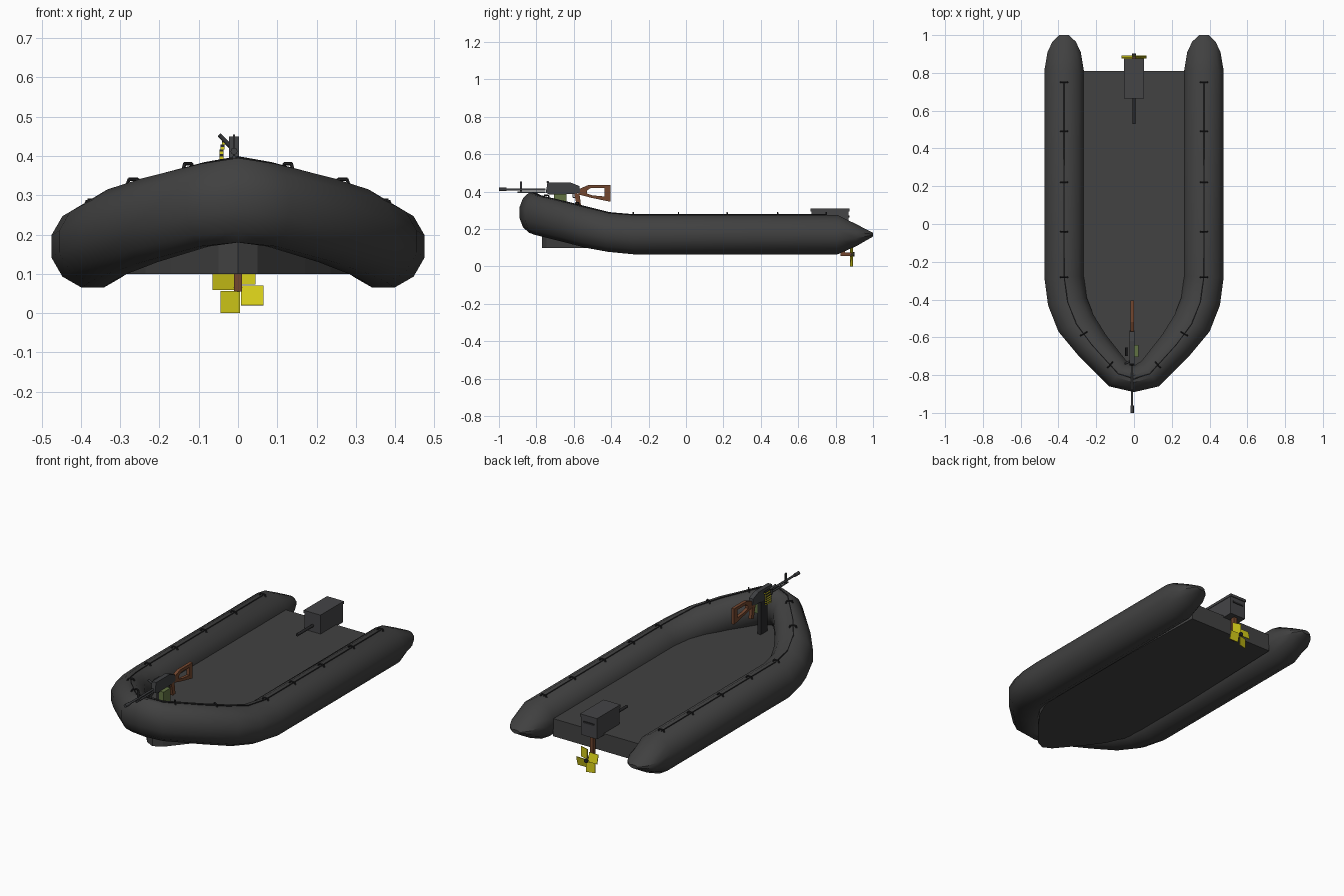
import bpy, bmesh, math
from mathutils import Vector, Matrix

cube = bpy.data.objects.get("Cube")
if cube:
    bpy.data.objects.remove(cube, do_unlink=True)


def material(name, rgb):
    m = bpy.data.materials.new(name)
    m.use_nodes = True
    col = (*rgb, 1)
    m.diffuse_color = col
    bsdf = next(n for n in m.node_tree.nodes if n.type == 'BSDF_PRINCIPLED')
    bsdf.inputs["Base Color"].default_value = col
    return m


RUBBER = material("dark rubber", (0.052, 0.052, 0.052))
FLOOR = material("floor grey", (0.054, 0.054, 0.054))
BLACK = material("black", (0.022, 0.022, 0.024))
METAL = material("gun metal", (0.050, 0.052, 0.056))
ENGINE = material("engine grey", (0.058, 0.058, 0.062))
WOOD = material("brown", (0.17, 0.062, 0.028))
GREEN = material("olive green", (0.12, 0.17, 0.055))
YELLOW = material("yellow", (0.68, 0.62, 0.01))


def finish(name, bm, mat, mirror=False, smooth=None):
    bmesh.ops.recalc_face_normals(bm, faces=bm.faces)
    me = bpy.data.meshes.new(name)
    bm.to_mesh(me)
    bm.free()
    me.materials.append(mat)
    ob = bpy.data.objects.new(name, me)
    bpy.context.collection.objects.link(ob)
    if smooth:
        bpy.ops.object.select_all(action='DESELECT')
        ob.select_set(True)
        bpy.context.view_layer.objects.active = ob
        bpy.ops.object.shade_smooth_by_angle(angle=math.radians(smooth))
    if mirror:
        ob.modifiers.new("Mirror", 'MIRROR').merge_threshold = 0.0005
    return ob


def add_box(bm, x, y, z, matrix=Matrix()):
    size = Vector((x[1] - x[0], y[1] - y[0], z[1] - z[0]))
    mid = Vector((sum(x) / 2, sum(y) / 2, sum(z) / 2))
    bmesh.ops.create_cube(bm, size=1, matrix=matrix @ Matrix.Translation(mid) @ Matrix.Diagonal((*size, 1)))


def box(name, x, y, z, mat):
    bm = bmesh.new()
    add_box(bm, x, y, z)
    return finish(name, bm, mat)


def add_rod(bm, a, b, r, sides=8):
    a, b = Vector(a), Vector(b)
    d = b - a
    m = Matrix.Translation((a + b) / 2) @ d.to_track_quat('Z', 'Y').to_matrix().to_4x4()
    bmesh.ops.create_cone(bm, cap_ends=True, segments=sides, radius1=r, radius2=r, depth=d.length, matrix=m)


def rod(name, a, b, r, mat, sides=8):
    bm = bmesh.new()
    add_rod(bm, a, b, r, sides)
    return finish(name, bm, mat, smooth=50)


def prism(name, yz, x0, x1, mat):
    """Side profile extruded across x."""
    bm = bmesh.new()
    f = bm.faces.new([bm.verts.new((x0, y, z)) for y, z in yz])
    ext = bmesh.ops.extrude_face_region(bm, geom=[f])
    bmesh.ops.translate(bm, vec=(x1 - x0, 0, 0),
                        verts=[v for v in ext["geom"] if isinstance(v, bmesh.types.BMVert)])
    return finish(name, bm, mat)


# Inflated tube: sections given as outer x, y, inner x, y, bottom z, top z
SECTIONS = [
    (0.395, 1.00, 0.345, 1.00, 0.160, 0.180), (0.432, 0.965, 0.308, 0.965, 0.140, 0.198),
    (0.458, 0.91, 0.282, 0.91, 0.108, 0.226), (0.475, 0.81, 0.265, 0.81, 0.065, 0.275),
    (0.475, -0.28, 0.265, -0.28, 0.065, 0.275), (0.455, -0.43, 0.250, -0.39, 0.078, 0.286),
    (0.400, -0.57, 0.215, -0.48, 0.100, 0.315), (0.300, -0.69, 0.150, -0.585, 0.130, 0.343),
    (0.130, -0.86, 0.040, -0.725, 0.170, 0.380), (0.0, -0.89, 0.0, -0.75, 0.180, 0.395)]
SIDES = 12
bm = bmesh.new()
rings = []
for ox, oy, ix, iy, zb, zt in SECTIONS:
    mid = Vector(((ox + ix) / 2, (oy + iy) / 2, (zb + zt) / 2))
    out = Vector(((ox - ix) / 2, (oy - iy) / 2, 0))
    up = Vector((0, 0, (zt - zb) / 2))
    ring = []
    for k in range(SIDES):
        a = 2 * math.pi * (k + 0.5) / SIDES
        k_out = 1 / math.cos(math.pi / SIDES)
        ring.append(bm.verts.new(mid + (out * math.cos(a) + up * math.sin(a)) * k_out))
    rings.append(ring)
for r0, r1 in zip(rings, rings[1:]):
    for k in range(SIDES):
        n = (k + 1) % SIDES
        bm.faces.new((r0[k], r0[n], r1[n], r1[k]))
bm.faces.new(rings[0])
# keep the seam exactly on the centre plane
for v in rings[-1]:
    v.co.x = 0
finish("inflated_tube", bm, RUBBER, mirror=True, smooth=38)


def crest(t):
    """Point on the tube's top line, and the outward direction there."""
    i = min(int(t), len(SECTIONS) - 2)
    s = [a + (b - a) * (t - i) for a, b in zip(SECTIONS[i], SECTIONS[i + 1])]
    out = Vector((s[0] - s[2], s[1] - s[3], 0)).normalized()
    return Vector(((s[0] + s[2]) / 2, (s[1] + s[3]) / 2, s[5])), out


# Grab loops and the lifeline threaded through them
STOPS = [3 + (0.81 - y) / 1.09 for y in (0.75, 0.49, 0.22, -0.04, -0.295)] + [6.5, 7.7]
bm = bmesh.new()
for t in STOPS:
    p, out = crest(t)
    arch = [p + out * dx + Vector((0, 0, dz)) for dx, dz in ((-0.02, -0.006), (-0.013, 0.012), (0.013, 0.012), (0.02, -0.006))]
    for a, b in zip(arch, arch[1:]):
        add_rod(bm, a, b, 0.0045, 6)
finish("grab_loops", bm, BLACK, mirror=True)
bm = bmesh.new()
line = [crest(t)[0] + Vector((0, 0, 0.002)) for t in STOPS[:5] + [5, 6, 6.5, 7, 7.7, 8, 9]]
for a, b in zip(line, line[1:]):
    add_rod(bm, a, b, 0.0025, 5)
finish("lifeline", bm, BLACK, mirror=True)

# Floor slab following the tube to the bow
half = [(0.27, 0.81), (0.30, -0.28), (0.28, -0.41), (0.235, -0.51), (0.17, -0.60), (0.05, -0.745)]
outline = half + [(0, -0.77)] + [(-x, y) for x, y in reversed(half)]
bm = bmesh.new()
f = bm.faces.new([bm.verts.new((x, y, 0.10)) for x, y in outline])
ext = bmesh.ops.extrude_face_region(bm, geom=[f])
bmesh.ops.translate(bm, vec=(0, 0, 0.10), verts=[v for v in ext["geom"] if isinstance(v, bmesh.types.BMVert)])
finish("floor", bm, FLOOR)

# Outboard engine
box("engine_cover", (-0.05, 0.05), (0.67, 0.87), (0.19, 0.295), ENGINE)
prism("engine_lid", [(0.665, 0.295), (0.875, 0.295), (0.875, 0.31), (0.665, 0.31)], -0.053, 0.053, ENGINE)
box("engine_vent", (-0.035, 0.035), (0.868, 0.874), (0.262, 0.272), BLACK)
rod("tiller", (0, 0.67, 0.235), (0, 0.53, 0.235), 0.008, BLACK)
box("drive_leg", (-0.01, 0.01), (0.825, 0.85), (0.058, 0.20), WOOD)
box("gearcase", (-0.01, 0.01), (0.825, 0.885), (0.055, 0.075), WOOD)
hub = Vector((0, 0.89, 0.065))
rod("propeller_hub", hub - Vector((0, 0.01, 0)), hub + Vector((0, 0.012, 0)), 0.011, BLACK)
bm = bmesh.new()
for k in range(4):
    m = Matrix.Translation(hub) @ Matrix.Rotation(k * math.pi / 2, 4, 'Y') @ Matrix.Rotation(math.radians(14), 4, 'Z')
    add_box(bm, (-0.046, 0.005), (-0.002, 0.002), (-0.065, -0.008), m)
finish("propeller_blades", bm, YELLOW)

# Bow gun: metal parts
GX = -0.01
prism("receiver", [(-0.75, 0.395), (-0.74, 0.45), (-0.62, 0.45), (-0.57, 0.43), (-0.565, 0.395), (-0.60, 0.388), (-0.73, 0.385)],
      GX - 0.013, GX + 0.013, METAL)
rod("barrel", (GX, -0.75, 0.412), (GX, -0.97, 0.412), 0.006, METAL)
rod("muzzle", (GX, -0.96, 0.412), (GX, -1.0, 0.412), 0.009, METAL)
rod("gas_tube", (GX, -0.75, 0.397), (GX, -0.90, 0.397), 0.005, METAL)
box("front_sight", (GX - 0.003, GX + 0.003), (-0.888, -0.876), (0.395, 0.455), METAL)
rod("carry_handle", (GX, -0.72, 0.415), (GX - 0.037, -0.74, 0.453), 0.006, METAL)
bm = bmesh.new()
for a, b in (((-0.605, 0.39), (-0.605, 0.368)), ((-0.605, 0.368), (-0.575, 0.368))):
    add_rod(bm, (GX, *a), (GX, *b), 0.003, 5)
finish("trigger_guard", bm, METAL)
box("gun_mount", (GX - 0.012, GX + 0.008), (-0.70, -0.64), (0.19, 0.39), BLACK)

# Wooden grip and open stock
prism("grip", [(-0.598, 0.39), (-0.57, 0.39), (-0.56, 0.318), (-0.582, 0.315)], GX - 0.009, GX + 0.009, WOOD)
outer = [(-0.575, 0.385), (-0.57, 0.415), (-0.52, 0.436), (-0.405, 0.436), (-0.405, 0.346), (-0.51, 0.368)]
inner = [(-0.53, 0.390), (-0.53, 0.405), (-0.51, 0.419), (-0.435, 0.419), (-0.435, 0.374), (-0.50, 0.380)]
bm = bmesh.new()
loops = [[bm.verts.new((GX + dx, y, z)) for y, z in pts] for pts, dx in
         ((outer, -0.009), (outer, 0.009), (inner, 0.009), (inner, -0.009))]
for i in range(4):
    a, b = loops[i], loops[(i + 1) % 4]
    for k in range(6):
        n = (k + 1) % 6
        bm.faces.new((a[k], a[n], b[n], b[k]))
finish("stock", bm, WOOD)

# Ammunition box and belt
box("ammunition_box", (GX + 0.008, GX + 0.035), (-0.705, -0.64), (0.315, 0.388), GREEN)
for name, mat, shift in (("belt_rounds", YELLOW, 0), ("belt_links", BLACK, 0.006)):
    bm = bmesh.new()
    for k in range(6):
        x, z = GX - 0.032 + 0.003 * max(0, k - 3), 0.372 + 0.012 * k + shift
        add_box(bm, (x - 0.005, x + 0.005), (-0.70, -0.655), (z - 0.003, z + 0.003))
    finish(name, bm, mat)
